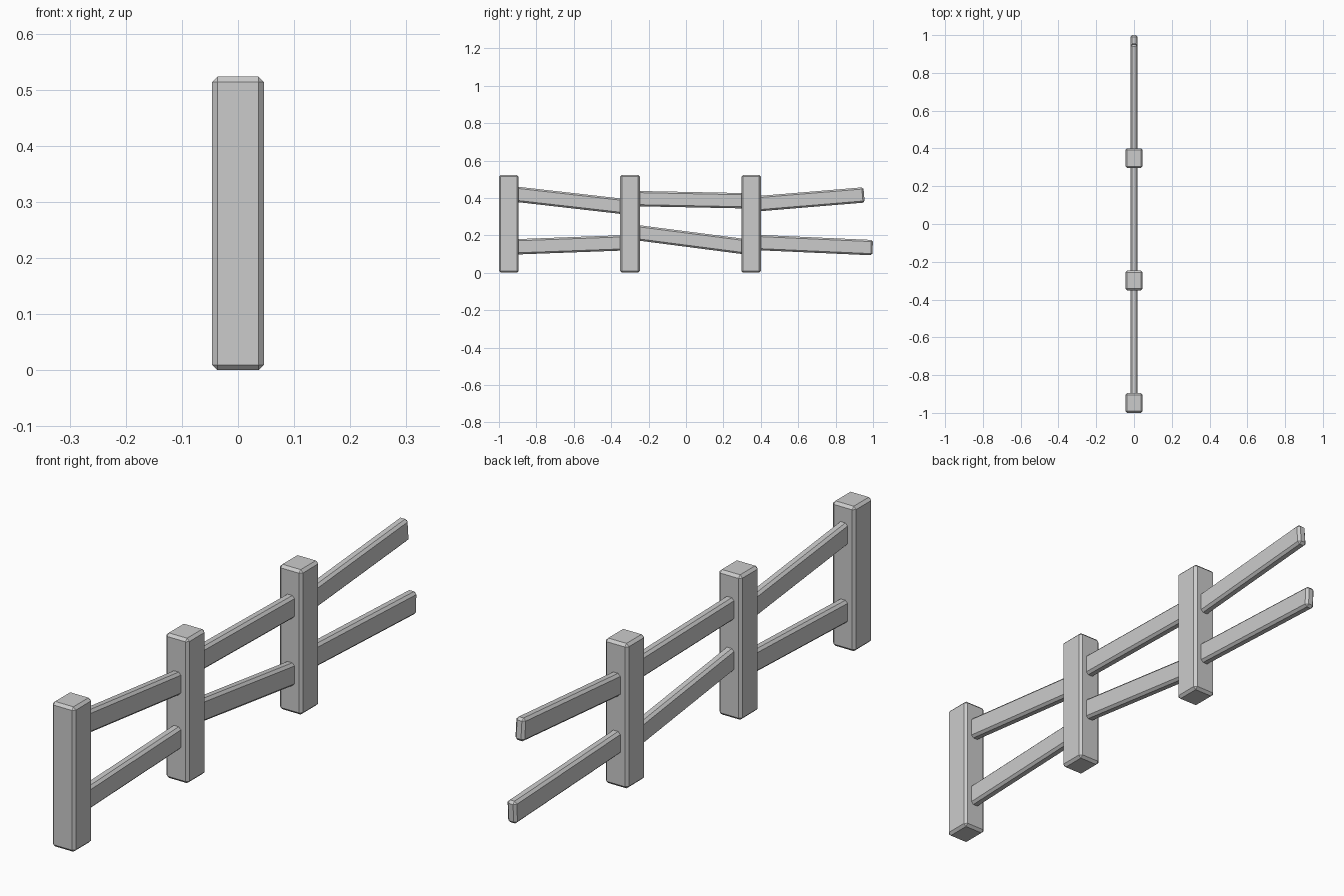
import bpy, bmesh, math
from mathutils import Matrix

if "Cube" in bpy.data.objects:
    bpy.data.objects.remove(bpy.data.objects["Cube"])


def chamfered_box(name, size, location, tilt=0.0, chamfer=0.009):
    """Box with flat single-segment chamfers, tilted about x."""
    bm = bmesh.new()
    bmesh.ops.create_cube(bm, size=1.0, matrix=Matrix.Diagonal((*size, 1.0)))
    bmesh.ops.bevel(bm, geom=bm.edges[:], offset=chamfer,
                    offset_type='OFFSET', segments=1, affect='EDGES')
    mesh = bpy.data.meshes.new(name)
    bm.to_mesh(mesh)
    bm.free()
    obj = bpy.data.objects.new(name, mesh)
    obj.location = location
    obj.rotation_euler = (tilt, 0, 0)
    bpy.context.collection.objects.link(obj)
    return obj


def rail(name, y0, z0, y1, z1):
    """Plank running between two points of its centre line."""
    length = math.hypot(y1 - y0, z1 - z0)
    return chamfered_box(name, (0.037, length, 0.082),
                         (0, (y0 + y1) / 2, (z0 + z1) / 2),
                         math.atan2(z1 - z0, y1 - y0))


# Upright posts
POSTS = (-0.9475, -0.2995, 0.3485)
for i, y in enumerate(POSTS):
    chamfered_box(f"post_{i + 1}", (0.092, 0.105, 0.523), (0, y, 0.2615), chamfer=0.0095)

# Crooked rails, hidden ends buried in the posts, last pair left loose
rail("upper_rail_1", POSTS[0], 0.424, POSTS[1], 0.350)
rail("lower_rail_1", POSTS[0], 0.137, POSTS[1], 0.161)
rail("upper_rail_2", POSTS[1], 0.397, POSTS[2], 0.384)
rail("lower_rail_2", POSTS[1], 0.219, POSTS[2], 0.135)
rail("upper_rail_3", POSTS[2], 0.366, 0.952, 0.416)
rail("lower_rail_3", POSTS[2], 0.163, 0.998, 0.134)
